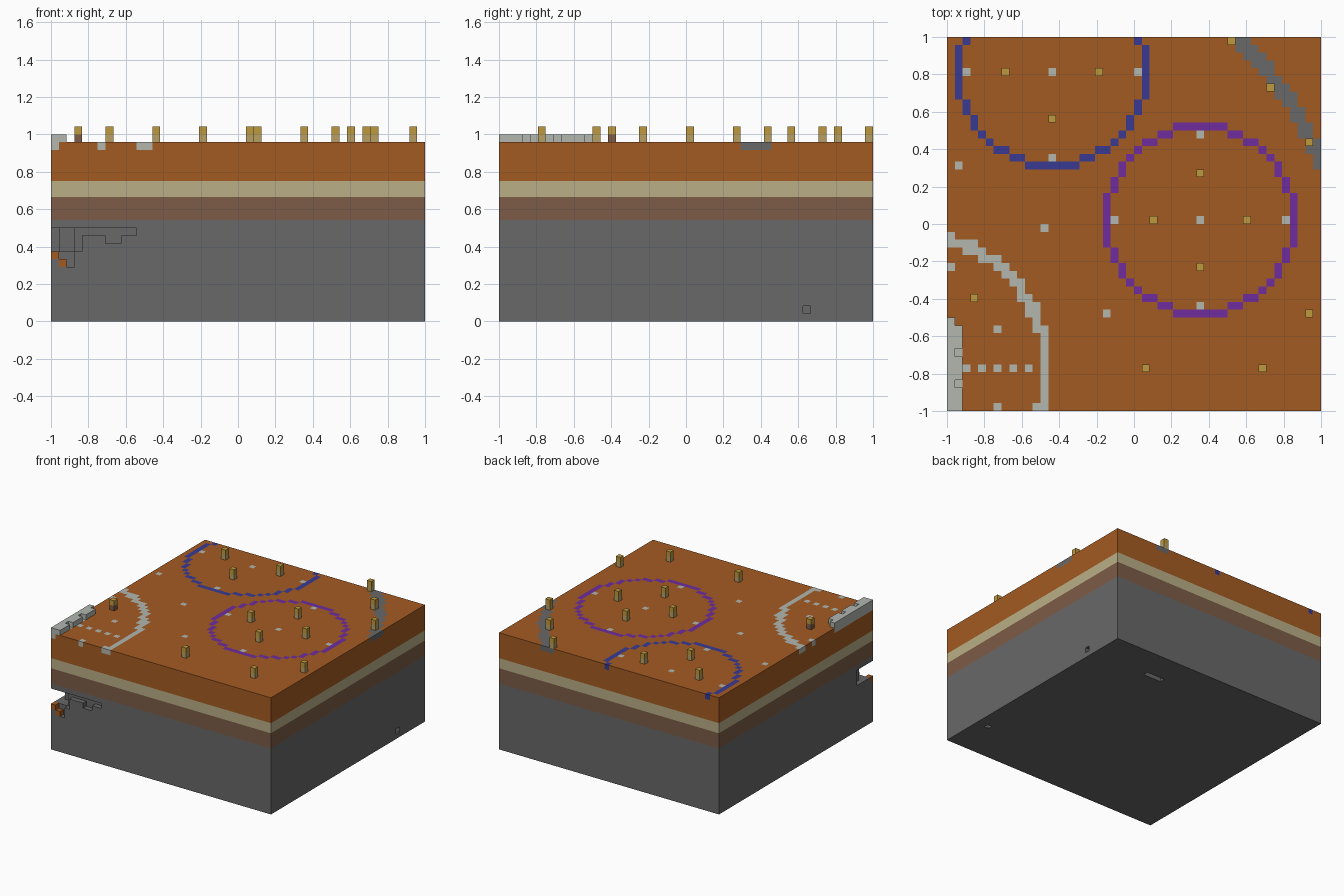
import bpy, bmesh, math

cube = bpy.data.objects.get("Cube")
if cube:
    bpy.data.objects.remove(cube, do_unlink=True)

N = 48              # cells along each side
S = 2 / N           # cell size


def linear(c):
    c /= 255
    return c / 12.92 if c <= 0.04045 else ((c + 0.055) / 1.055) ** 2.4


def material(name, r, g, b):
    m = bpy.data.materials.new(name)
    m.use_nodes = True
    col = (linear(r), linear(g), linear(b), 1)
    m.diffuse_color = col
    bsdf = m.node_tree.nodes["Principled BSDF"]
    bsdf.inputs["Base Color"].default_value = col
    bsdf.inputs["Roughness"].default_value = 0.9
    return m


MATS = {
    "clay": material("orange_clay", 164, 91, 34),
    "sand": material("pale_sand", 186, 175, 135),
    "dirt": material("brown_dirt", 125, 92, 72),
    "stone": material("grey_stone", 104, 104, 104),
    "light": material("light_grey", 178, 183, 175),
    "blue": material("blue", 58, 58, 146),
    "purple": material("purple", 110, 44, 158),
    "gold": material("gold", 190, 153, 62),
    "tan": material("tan", 184, 160, 100),
}
NAMES = list(MATS)


def finish(name, bm):
    bmesh.ops.recalc_face_normals(bm, faces=bm.faces)
    me = bpy.data.meshes.new(name)
    bm.to_mesh(me)
    bm.free()
    for m in MATS.values():
        me.materials.append(m)
    ob = bpy.data.objects.new(name, me)
    bpy.context.collection.objects.link(ob)
    return ob


def add_box(bm, lo, hi, colour):
    """Box between two cell corners."""
    verts = bmesh.ops.create_cube(bm, size=1)["verts"]
    for v in verts:
        v.co = [(lo[i] + (v.co[i] + 0.5) * (hi[i] - lo[i])) * S - (1 if i < 2 else 0)
                for i in range(3)]
    for f in {f for v in verts for f in v.link_faces}:
        f.material_index = NAMES.index(colour)


def box(name, lo, hi, colour):
    bm = bmesh.new()
    add_box(bm, lo, hi, colour)
    return finish(name, bm)


def voxels(name, cells):
    """Skin a dictionary of cell -> colour, keeping only exposed faces."""
    bm = bmesh.new()
    corners = {}

    def vert(p):
        if p not in corners:
            corners[p] = bm.verts.new((p[0] * S - 1, p[1] * S - 1, p[2] * S))
        return corners[p]

    for c, colour in cells.items():
        for axis in range(3):
            u, w = (axis + 1) % 3, (axis + 2) % 3
            for side in (0, 1):
                n = list(c)
                n[axis] += 2 * side - 1
                if tuple(n) in cells:
                    continue
                quad = []
                for a, b in ((0, 0), (1, 0), (1, 1), (0, 1)):
                    p = list(c)
                    p[axis] += side
                    p[u] += a
                    p[w] += b
                    quad.append(vert(tuple(p)))
                if not side:
                    quad.reverse()
                bm.faces.new(quad).material_index = NAMES.index(colour)
    me_ob = finish(name, bm)
    return me_ob


# Stone base with a corner hollow and small pits
holes = set()


def carve(xs, ys, zs):
    holes.update((x, y, z) for x in xs for y in ys for z in zs)


carve(range(0, 1), range(5), range(9, 12))      # open corner
carve(range(1, 3), range(3), range(9, 12))
carve(range(3, 11), range(1), range(11, 12))    # front ledge
carve(range(7, 9), range(1), range(10, 11))
carve(range(3, 4), range(1), range(9, 11))
carve(range(1, 3), range(1), range(8, 9))
carve(range(2, 3), range(1), range(7, 8))
carve(range(47, 48), range(39, 40), range(1, 2))    # side pit
carve(range(32, 36), range(41, 42), range(1))       # underside slot
carve(range(45, 46), range(8, 9), range(1))
stone = {(x, y, z): "stone" for x in range(N) for y in range(N) for z in range(13)
         if (x, y, z) not in holes}
stone[0, 0, 8] = stone[1, 0, 7] = "clay"
voxels("stone_base", stone)

# Flat strata
box("dirt_layer", (0, 0, 13), (N, N, 16), "dirt")
box("sand_layer", (0, 0, 16), (N, N, 18), "sand")
box("clay_layer", (0, 0, 18), (N, N, 22), "clay")

# Marked surface layer: rings, arcs and single dots
RINGS = [((13, 43), 12, 0.5, "blue"), ((32, 24), 12, 0.5, "purple"),
         ((-5, 5), 17.2, 0.7, "light"), ((5, 14), 46, 0.9, "stone")]
DOTS = {(2, 43), (13, 43), (24, 43), (13, 32), (32, 35), (21, 24), (32, 24), (43, 24),
        (32, 13), (1, 31), (0, 18), (12, 23), (20, 12), (6, 10), (6, 0), (11, 0),
        (1, 3), (1, 7)}
DOTS |= {(x, 5) for x in range(2, 11, 2)}
DOTS |= {(0, y) for y in range(12)}


def surface_colour(x, y):
    if (x, y) in DOTS:
        return "light"
    for (cx, cy), radius, half, colour in RINGS:
        if abs(math.hypot(x - cx, y - cy) - radius) < half:
            return colour
    return "clay"


voxels("marked_surface", {(x, y, 22): surface_colour(x, y)
                          for x in range(N) for y in range(N)})

# Low wall on the corner edge, with two notches
wall = {(x, y, 23): "light" for x in range(2) for y in range(12 - x)}
for y in (3, 7):
    del wall[1, y, 23]
voxels("low_wall", wall)

# Short posts, each a body with a gold cap
POSTS = [(7, 43), (19, 43), (13, 37), (36, 47), (41, 41), (46, 34), (32, 30),
         (26, 24), (38, 24), (32, 18), (3, 14), (46, 12), (25, 5), (40, 5)]
for i, (x, y) in enumerate(POSTS):
    bm = bmesh.new()
    add_box(bm, (x, y, 23), (x + 1, y + 1, 24), "dirt" if x == 3 else "tan")
    add_box(bm, (x, y, 24), (x + 1, y + 1, 25), "gold")
    finish(f"post_{i + 1}", bm)
